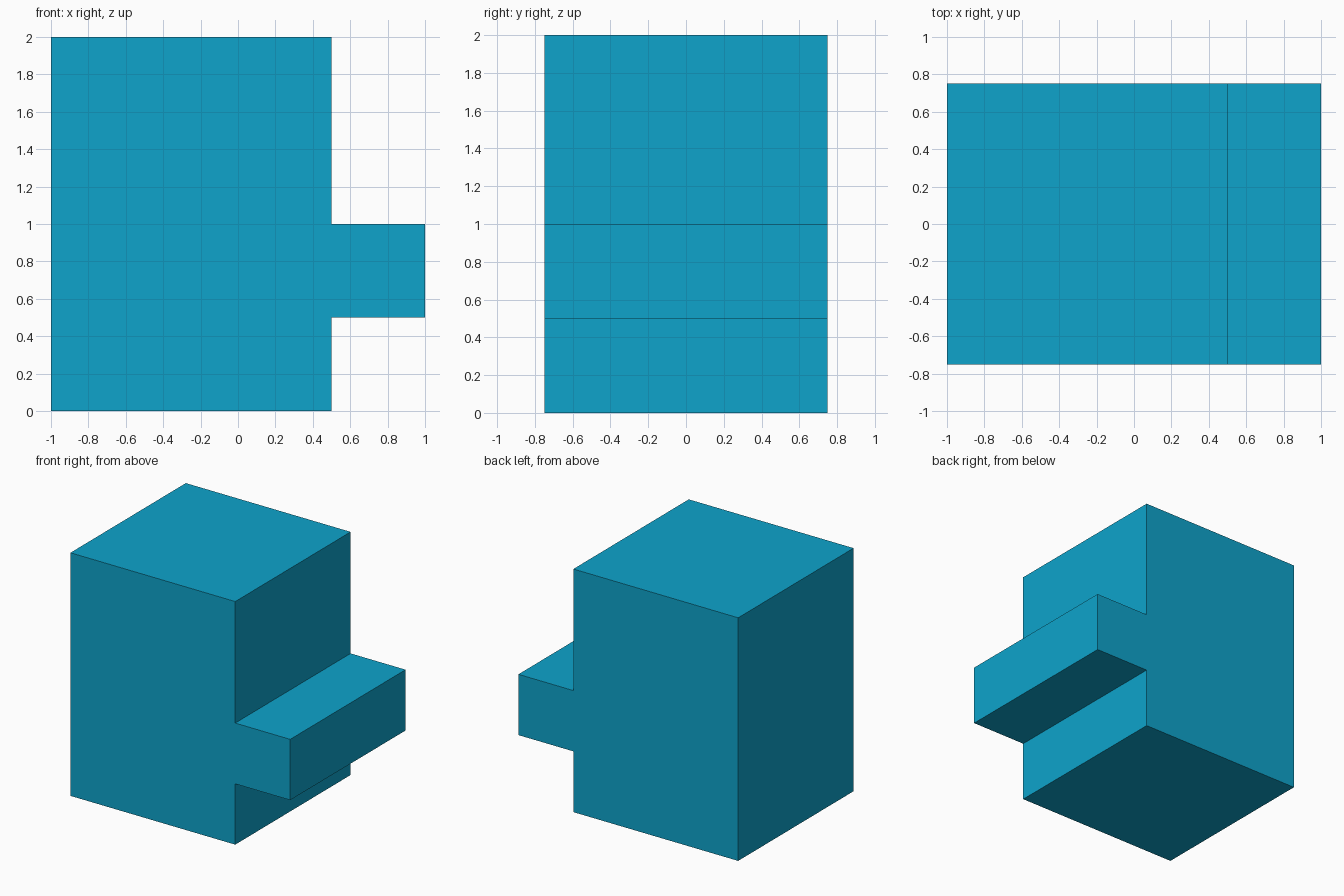
import bpy
import bmesh

if "Cube" in bpy.data.objects:
    bpy.data.objects.remove(bpy.data.objects["Cube"])

# Single flat colour
blue = bpy.data.materials.new("cyan_blue")
blue.diffuse_color = (0.0044, 0.37, 0.60, 1.0)
blue.use_nodes = True
blue.node_tree.nodes["Principled BSDF"].inputs["Base Color"].default_value = blue.diffuse_color

# Side profile (x, z): tall block with a ledge on the right
profile = [(-1, 0), (0.5, 0), (0.5, 0.5), (1, 0.5),
           (1, 1), (0.5, 1), (0.5, 2), (-1, 2)]
HALF_DEPTH = 0.75

# Extrude the profile from front to back
bm = bmesh.new()
front = bm.faces.new([bm.verts.new((x, -HALF_DEPTH, z)) for x, z in profile])
extruded = bmesh.ops.extrude_face_region(bm, geom=[front], use_keep_orig=True)
back_verts = [v for v in extruded["geom"] if isinstance(v, bmesh.types.BMVert)]
bmesh.ops.translate(bm, verts=back_verts, vec=(0, 2 * HALF_DEPTH, 0))
bmesh.ops.recalc_face_normals(bm, faces=bm.faces)

mesh = bpy.data.meshes.new("block_with_ledge")
bm.to_mesh(mesh)
bm.free()
mesh.materials.append(blue)
block = bpy.data.objects.new("block_with_ledge", mesh)
bpy.context.collection.objects.link(block)
